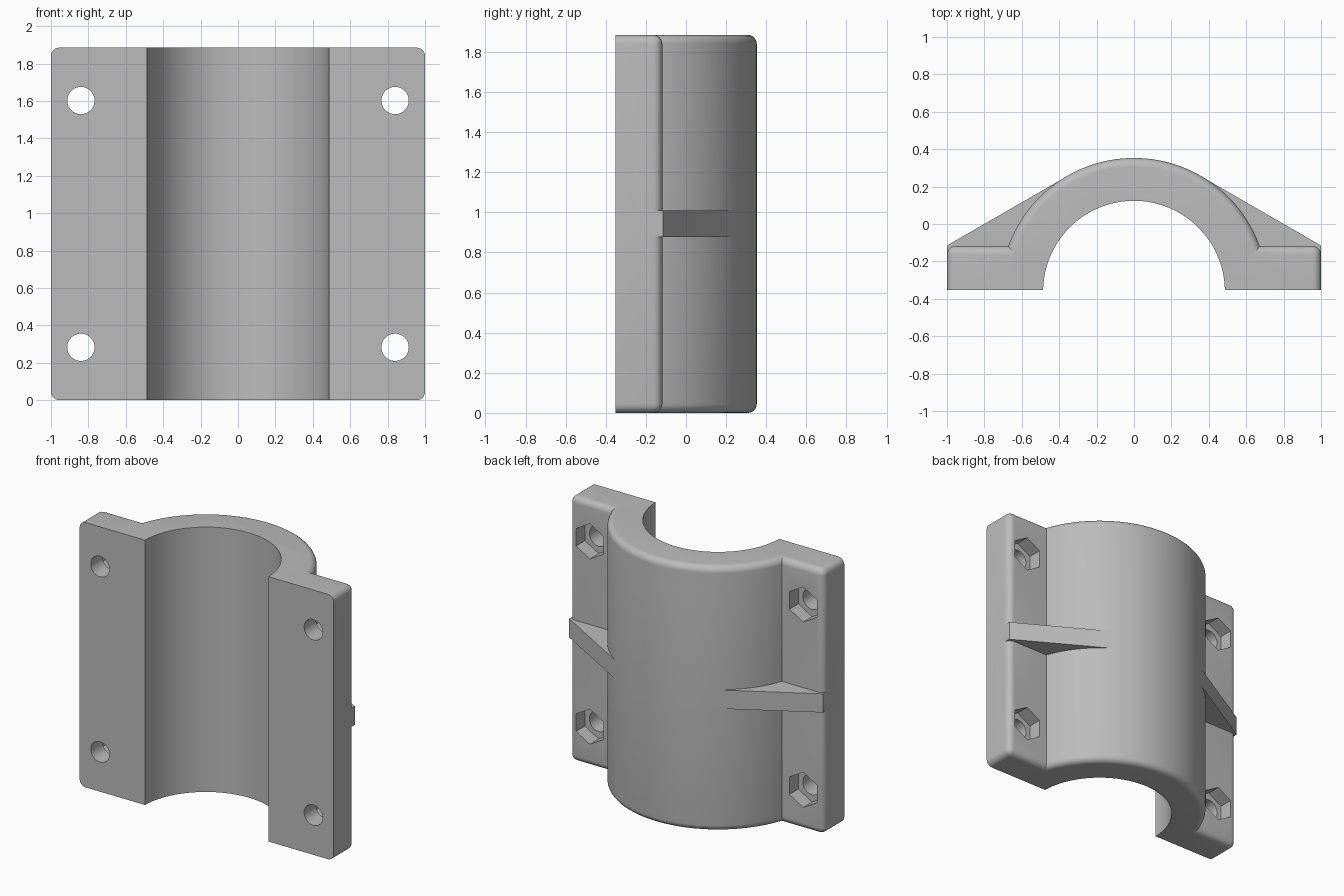
import bpy, bmesh, math
from mathutils import Vector

cube = bpy.data.objects.get("Cube")
if cube:
    bpy.data.objects.remove(cube, do_unlink=True)

H = 1.885                    # height along the bore
FRONT, STEP = -0.352, -0.118  # flange front and back planes
AXIS_Y = -0.362              # bore axis
R_OUT, R_BORE = 0.715, 0.486
ROUND = 0.045

grey = bpy.data.materials.new("plain grey")
grey.use_nodes = True
colour = (0.5, 0.5, 0.5, 1)
grey.diffuse_color = colour
grey.node_tree.nodes["Principled BSDF"].inputs["Base Color"].default_value = colour


def prism(name, points, start, along, rounded=None):
    """Extrude a planar outline; optionally round the edges chosen by a rule."""
    bm = bmesh.new()
    face = bm.faces.new([bm.verts.new(Vector(p) + Vector(start)) for p in points])
    new = bmesh.ops.extrude_face_region(bm, geom=[face])["geom"]
    bmesh.ops.translate(bm, vec=along, verts=[v for v in new if isinstance(v, bmesh.types.BMVert)])
    bmesh.ops.recalc_face_normals(bm, faces=bm.faces)
    if rounded:
        bmesh.ops.bevel(bm, geom=[e for e in bm.edges if rounded(*e.verts)], offset=ROUND,
                        segments=6, profile=0.5, affect='EDGES', clamp_overlap=True)
    mesh = bpy.data.meshes.new(name)
    bm.to_mesh(mesh)
    bm.free()
    mesh.materials.append(grey)
    obj = bpy.data.objects.new(name, mesh)
    bpy.context.collection.objects.link(obj)
    return obj


def combine(target, tool, operation):
    """Apply a boolean and discard the tool."""
    mod = target.modifiers.new("join", 'BOOLEAN')
    mod.operation, mod.solver, mod.object = operation, 'EXACT', tool
    graph = bpy.context.evaluated_depsgraph_get()
    result = bpy.data.meshes.new_from_object(target.evaluated_get(graph))
    target.modifiers.clear()
    target.data = result
    bpy.data.objects.remove(tool, do_unlink=True)


def ring(radius, sides):
    """Points of a regular outline in the x-z plane, first point up."""
    turns = [math.tau * i / sides for i in range(sides)]
    return [(radius * math.sin(a), 0, radius * math.cos(a)) for a in turns]


# Half-round shell with rounded outer rims
arc = [math.pi * i / 72 for i in range(73)]
outline = [(R_OUT * math.cos(a), R_OUT * math.sin(a), 0) for a in arc]
outline = [(x, max(y, FRONT - AXIS_Y), z) for x, y, z in outline]
shell = prism("half_clamp", outline, (0, AXIS_Y, 0), (0, 0, H),
              lambda a, b: a.co.z == b.co.z and max(a.co.y, b.co.y) > FRONT + 0.001)

# Flange plate, rounded everywhere but its mating face
plate = prism("flange_plate", [(-1, 0, 0), (1, 0, 0), (1, 0, H), (-1, 0, H)],
              (0, FRONT, 0), (0, STEP - FRONT, 0),
              lambda a, b: max(a.co.y, b.co.y) > FRONT + 0.001)
combine(shell, plate, 'UNION')

# Side ribs running tangent to the shell
for s in (-1, 1):
    rib = prism("rib", [(s, -0.2, 0), (s, STEP + 0.003, 0), (s * 0.364, 0.252, 0),
                        (s * 0.3, 0.1, 0), (s * 0.58, -0.2, 0)],
                (0, 0, 0.877), (0, 0, 0.133))
    combine(shell, rib, 'UNION')

# Central bore
bore = prism("bore_cutter", [(x, z, 0) for x, y, z in ring(R_BORE, 144)],
             (0, AXIS_Y, -0.1), (0, 0, H + 0.2))
combine(shell, bore, 'DIFFERENCE')

# Bolt holes with hexagonal nut pockets on the back
for x in (-0.84, 0.84):
    for z in (0.283, 1.602):
        hole = prism("hole_cutter", ring(0.073, 40), (x, FRONT - 0.1, z), (0, 0.5, 0))
        combine(shell, hole, 'DIFFERENCE')
        pocket = prism("nut_cutter", ring(0.125, 6), (x, STEP - 0.1, z), (0, 0.2, 0))
        combine(shell, pocket, 'DIFFERENCE')

bpy.ops.object.select_all(action='DESELECT')
shell.select_set(True)
bpy.context.view_layer.objects.active = shell
bpy.ops.object.shade_smooth_by_angle(angle=math.radians(30))
